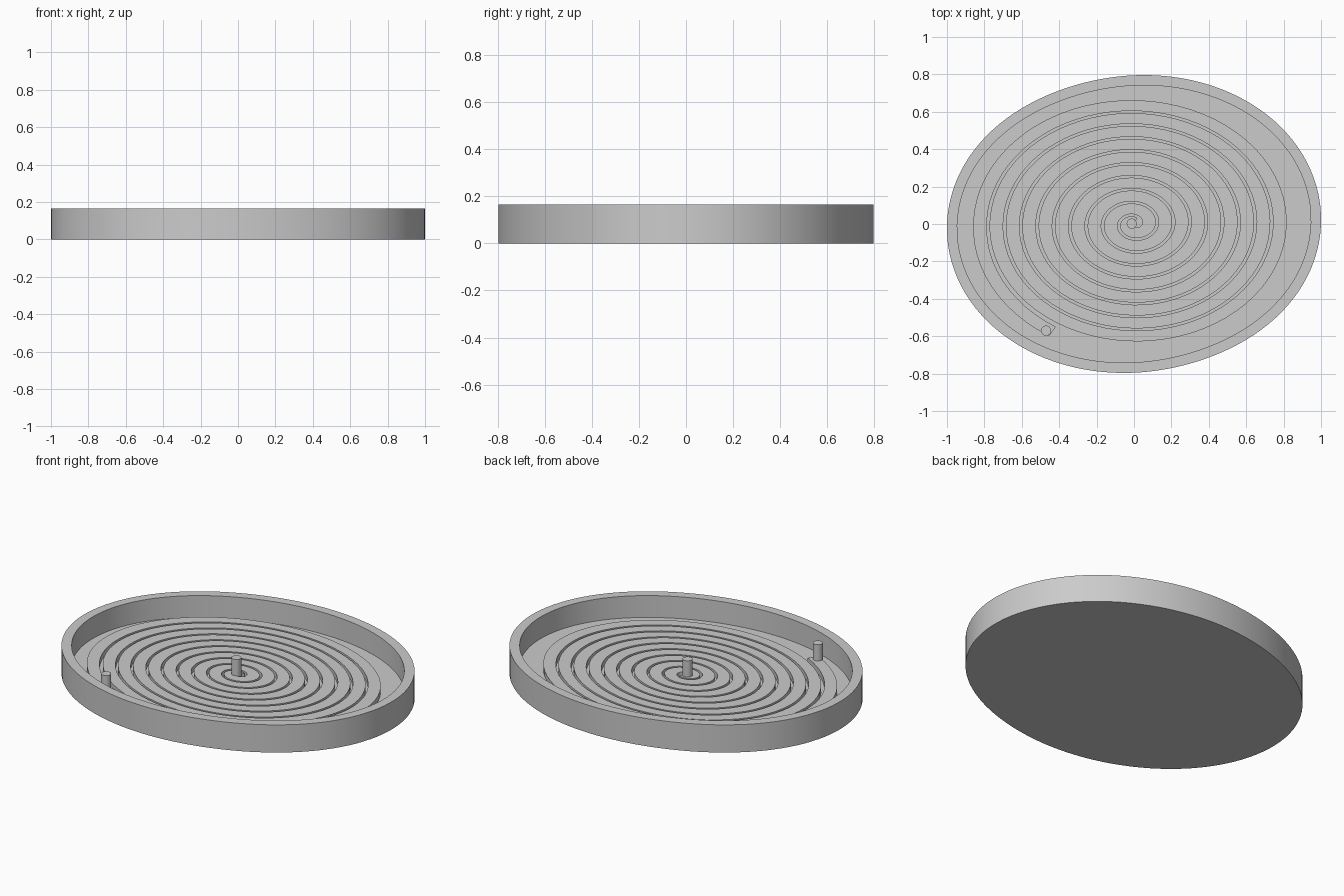
import bpy
import bmesh
from math import sin, cos, pi, radians
from mathutils import Vector

cube = bpy.data.objects.get("Cube")
if cube:
    bpy.data.objects.remove(cube, do_unlink=True)

RIM_Z, FLOOR_Z, COIL_Z = 0.165, 0.035, 0.068
WALL = 0.055
SQUASH = 0.79      # coil depth relative to its width
PITCH = 0.0875     # coil radius lost per turn
BAND = 0.0725      # coil band width

grey = bpy.data.materials.new("plain_grey")
grey.use_nodes = True
colour = (0.6, 0.6, 0.6, 1)
grey.diffuse_color = colour
grey.node_tree.nodes["Principled BSDF"].inputs["Base Color"].default_value = colour


def finish(name, bm):
    """Turn a bmesh into a smooth-shaded object with sharp edges kept."""
    bmesh.ops.recalc_face_normals(bm, faces=bm.faces)
    mesh = bpy.data.meshes.new(name)
    bm.to_mesh(mesh)
    bm.free()
    mesh.materials.append(grey)
    obj = bpy.data.objects.new(name, mesh)
    bpy.context.collection.objects.link(obj)
    bpy.ops.object.select_all(action='DESELECT')
    obj.select_set(True)
    bpy.context.view_layer.objects.active = obj
    bpy.ops.object.shade_smooth_by_angle(angle=radians(30))
    return obj


def outline(count=128):
    """Rounded, slightly skewed oval."""
    points = []
    for i in range(count):
        a = 2 * pi * i / count
        r = 0.89 + 0.1025 * cos(2 * a) + 0.0175 * sin(2 * a) + 0.0075 * cos(4 * a)
        points.append(Vector((r * cos(a), r * sin(a))))
    return points


def inset(points, distance):
    result = []
    for i, p in enumerate(points):
        along = (points[(i + 1) % len(points)] - points[i - 1]).normalized()
        result.append(p + Vector((-along.y, along.x)) * distance)
    return result


# Tray: stacked rings for the outer wall, rim, inner wall and floor
bm = bmesh.new()
outer = outline()
inner = inset(outer, WALL)
rings = []
for points, z in ((outer, 0), (outer, RIM_Z), (inner, RIM_Z), (inner, FLOOR_Z)):
    rings.append([bm.verts.new((p.x, p.y, z)) for p in points])
for low, high in zip(rings, rings[1:]):
    for i in range(len(low)):
        bm.faces.new((low[i - 1], low[i], high[i], high[i - 1]))
bm.faces.new(rings[0])
bm.faces.new(rings[-1])
finish("tray", bm)

# Spiral coil: a flat band winding inward, then thickened
bm = bmesh.new()
start, end, steps = -0.164, 9.32, 680
previous = None
for i in range(steps + 1):
    t = start + (end - start) * i / steps
    a = pi - 2 * pi * t
    edge = 0.86 - PITCH * t + max(0, -t) * 0.06
    pair = [bm.verts.new((r * cos(a), SQUASH * r * sin(a), FLOOR_Z))
            for r in (edge, max(edge - BAND, 0.002))]
    if previous:
        bm.faces.new((previous[0], pair[0], pair[1], previous[1]))
    previous = pair
top = bmesh.ops.extrude_face_region(bm, geom=bm.faces[:])["geom"]
bmesh.ops.translate(bm, verts=[v for v in top if isinstance(v, bmesh.types.BMVert)],
                    vec=(0, 0, COIL_Z - FLOOR_Z))
finish("spiral_coil", bm)

# Pins at both ends of the coil
for name, x, y in (("center_pin", -0.012, 0.002), ("outer_pin", -0.47, -0.57)):
    bm = bmesh.new()
    bmesh.ops.create_cone(bm, cap_ends=True, segments=32, radius1=0.027,
                          radius2=0.027, depth=RIM_Z - FLOOR_Z)
    bmesh.ops.translate(bm, verts=bm.verts, vec=(x, y, (RIM_Z + FLOOR_Z) / 2))
    finish(name, bm)
